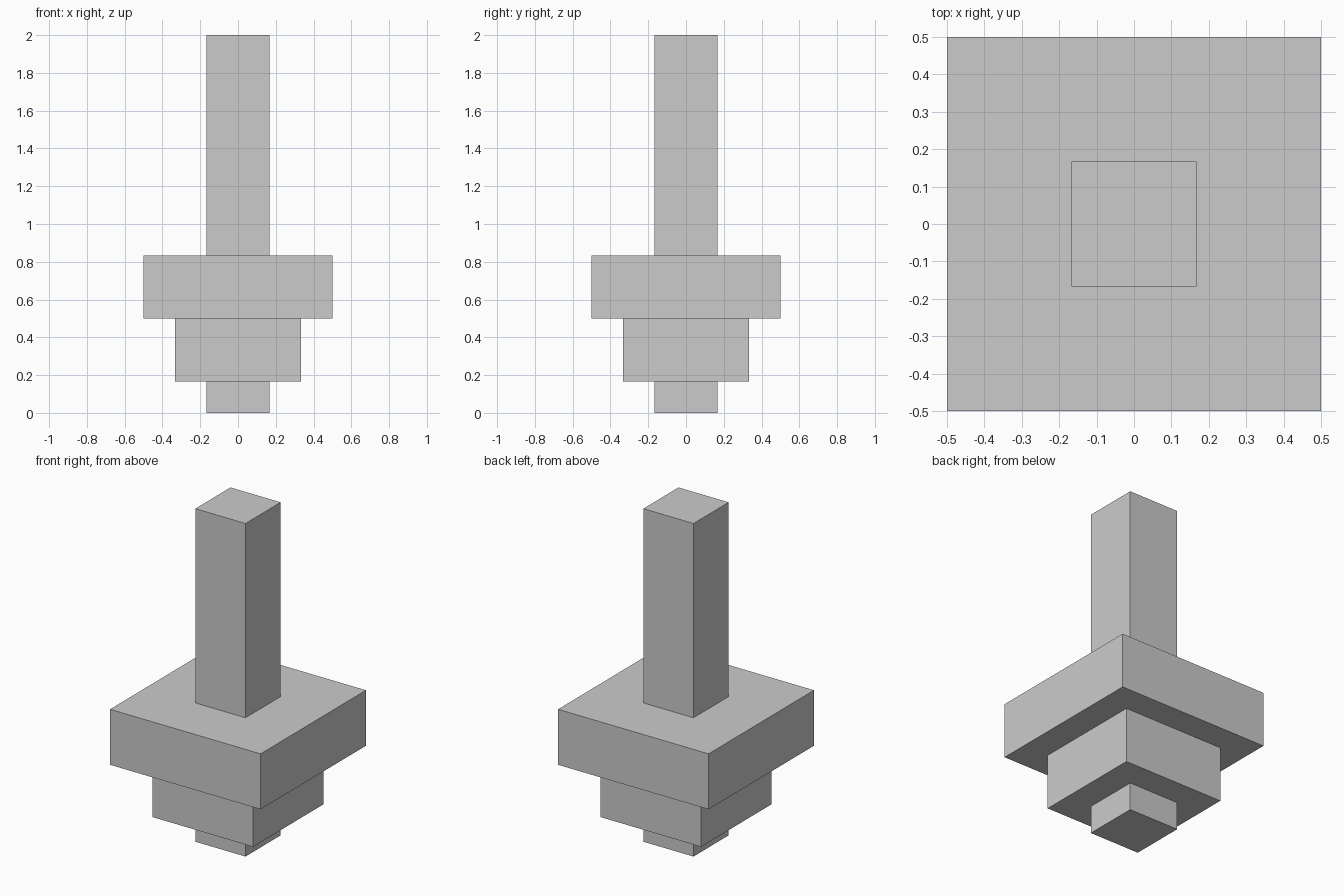
import bpy

if "Cube" in bpy.data.objects:
    bpy.data.objects.remove(bpy.data.objects["Cube"])

U = 1 / 6  # the model is laid out on a grid of sixths


def block(name, width, z0, z1):
    """Square block centred on the z axis, from z0 to z1 (grid units)."""
    bpy.ops.mesh.primitive_cube_add(size=1, location=(0, 0, (z0 + z1) / 2 * U))
    ob = bpy.context.object
    ob.name = name
    ob.scale = (width * U, width * U, (z1 - z0) * U)
    bpy.ops.object.transform_apply(location=False, rotation=False, scale=True)


# Stacked square tiers, from the bottom up
block("bottom_tip", 2, 0, 1)
block("lower_tier", 4, 1, 3)
block("wide_tier", 6, 3, 5)
block("tall_shaft", 2, 5, 12)
